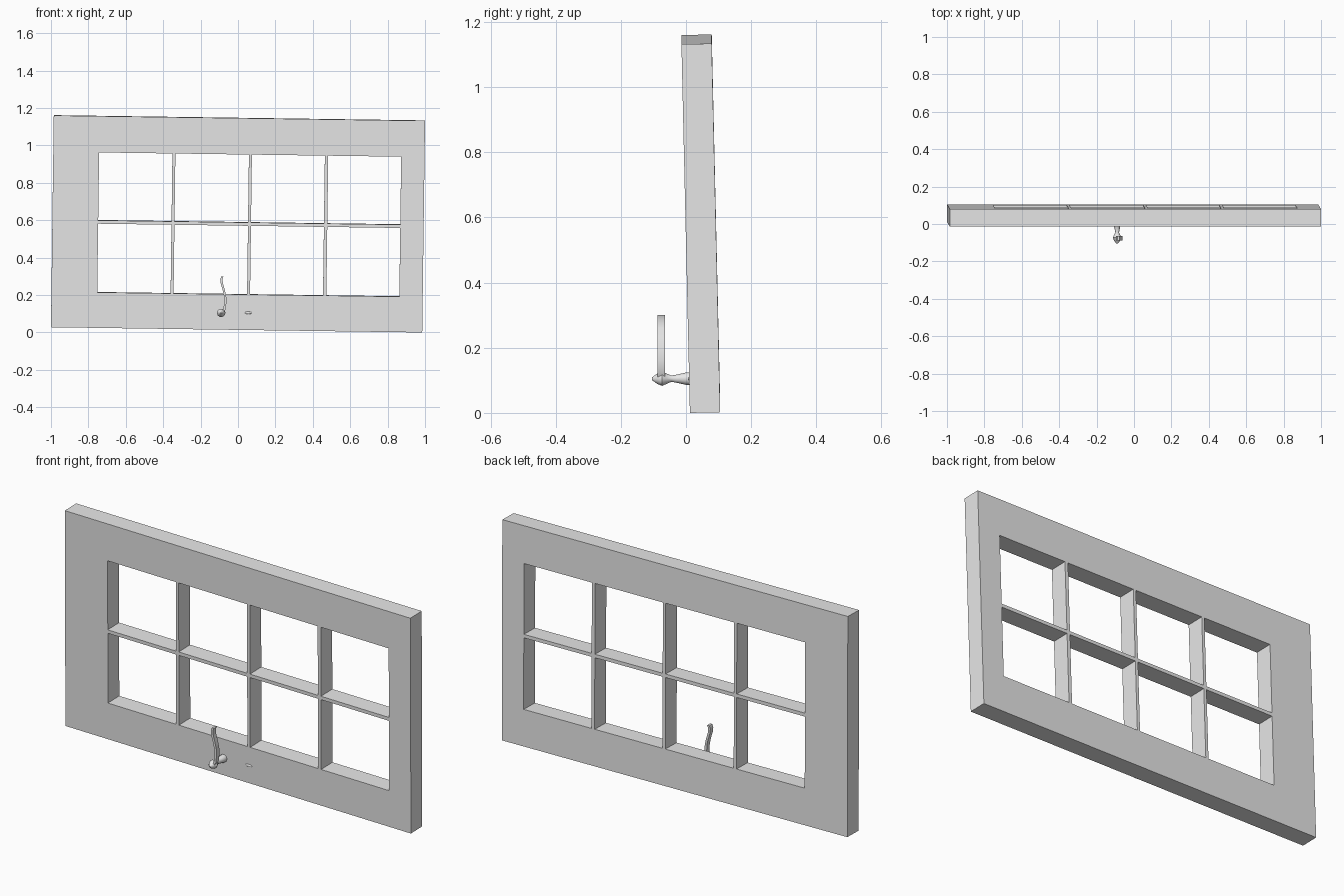
import bpy
import bmesh
import math
from mathutils import Matrix, Vector

cube = bpy.data.objects.get("Cube")
if cube:
    bpy.data.objects.remove(cube)

grey = bpy.data.materials.new("plain grey")
grey.use_nodes = True
grey.diffuse_color = (0.8, 0.8, 0.8, 1)
grey.node_tree.nodes["Principled BSDF"].inputs["Base Color"].default_value = grey.diffuse_color


def finish(name, bm, smooth=False):
    bmesh.ops.recalc_face_normals(bm, faces=bm.faces)
    mesh = bpy.data.meshes.new(name)
    bm.to_mesh(mesh)
    bm.free()
    mesh.materials.append(grey)
    obj = bpy.data.objects.new(name, mesh)
    bpy.context.collection.objects.link(obj)
    if smooth:
        bpy.ops.object.select_all(action="DESELECT")
        obj.select_set(True)
        bpy.context.view_layer.objects.active = obj
        bpy.ops.object.shade_smooth_by_angle(angle=math.radians(40))
    return obj


# Slightly leaning axes of the window: along, up and through
corner = Vector((-1, 0.012, 0.028))
along = Vector((1.985, 0, -0.028)) / 1.985
up = Vector((0.015, -0.026, 1.132)) / 1.132
through = Vector((0, 0.093, 0.002))

# Frame and glazing bars: even columns and rows of the grid are solid
columns = [0, 0.245, 0.637, 0.653, 1.046, 1.062, 1.452, 1.47, 1.86, 1.985]
rows = [0, 0.19, 0.557, 0.575, 0.938, 1.132]
bm = bmesh.new()
grid = [[bm.verts.new(corner + along * u + up * v) for v in rows] for u in columns]
for i in range(len(columns) - 1):
    for j in range(len(rows) - 1):
        if i % 2 == 0 or j % 2 == 0:
            bm.faces.new((grid[i][j], grid[i + 1][j], grid[i + 1][j + 1], grid[i][j + 1]))
front = bm.faces[:]
extruded = bmesh.ops.extrude_face_region(bm, geom=front, use_keep_orig=True)
back = [g for g in extruded["geom"] if isinstance(g, bmesh.types.BMVert)]
bmesh.ops.translate(bm, verts=back, vec=through)
finish("window_frame", bm)


def bridge(bm, rings):
    for a, b in zip(rings, rings[1:]):
        n = len(a)
        for k in range(n):
            bm.faces.new((a[k], a[(k + 1) % n], b[(k + 1) % n], b[k]))
    bm.faces.new(rings[0])
    bm.faces.new(rings[-1])


# Turned handle stem, from the frame out to its pointed tip: (y, radius)
stem = [(0.02, 0.02), (0, 0.02), (-0.02, 0.015), (-0.045, 0.01),
        (-0.06, 0.017), (-0.073, 0.023), (-0.088, 0.017), (-0.105, 0.004)]
bm = bmesh.new()
rings = []
for y, r in stem:
    angles = [math.tau * k / 10 for k in range(10)]
    rings.append([bm.verts.new((-0.09 + r * math.cos(a), y, 0.105 + r * math.sin(a)))
                  for a in angles])
bridge(bm, rings)
finish("handle_stem", bm, True)

# Flat curved lever rising from the stem: (x, z)
path = [(-0.083, 0.105), (-0.072, 0.125), (-0.068, 0.16), (-0.069, 0.195),
        (-0.077, 0.23), (-0.086, 0.26), (-0.089, 0.285), (-0.083, 0.3)]
bm = bmesh.new()
rings = [[bm.verts.new((x + dx, y, z))
          for dx, y in ((-0.006, -0.088), (0.006, -0.088), (0.006, -0.064), (-0.006, -0.064))]
         for x, z in path]
bridge(bm, rings)
finish("handle_lever", bm, True)

# Small oval catch set in the bottom rail
bm = bmesh.new()
place = Matrix.Translation((0.055, 0.011, 0.105)) @ Matrix.Diagonal((0.02, 0.005, 0.007, 1))
bmesh.ops.create_uvsphere(bm, u_segments=12, v_segments=8, radius=1, matrix=place)
finish("oval_catch", bm, True)
